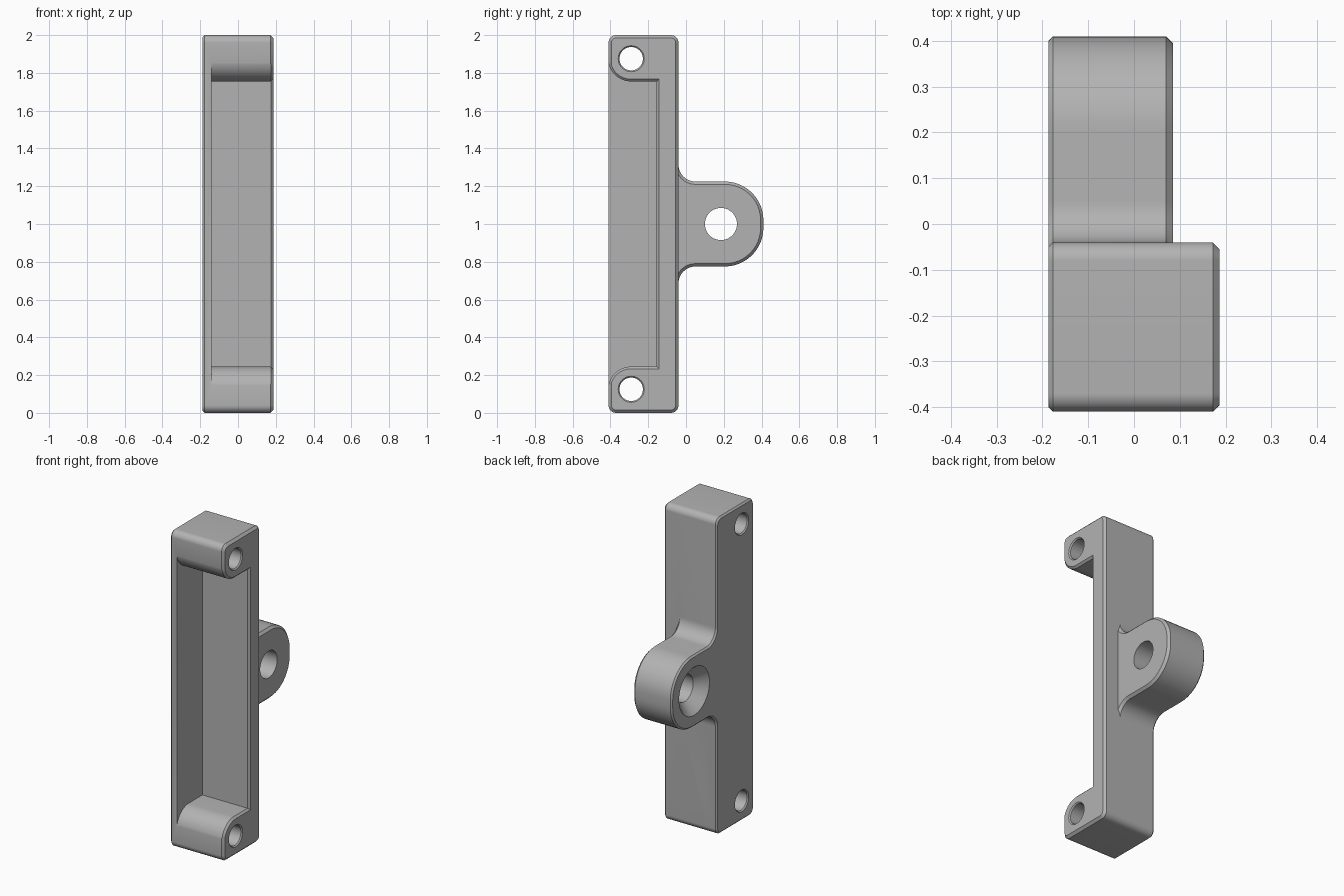
import bpy, bmesh, math
from mathutils import Vector

if "Cube" in bpy.data.objects:
    bpy.data.objects.remove(bpy.data.objects["Cube"], do_unlink=True)

metal = bpy.data.materials.new("plain_grey")
metal.use_nodes = True
GREY = (0.45, 0.45, 0.45, 1)
metal.diffuse_color = GREY
metal.node_tree.nodes["Principled BSDF"].inputs["Base Color"].default_value = GREY


def rounded(corners, steps=12):
    """Counter-clockwise (y, z, radius) corners -> outline with filleted corners."""
    out, n = [], len(corners)
    for i, (y, z, r) in enumerate(corners):
        p = Vector((y, z))
        if r == 0:
            out.append(p)
            continue
        a = (Vector(corners[i - 1][:2]) - p).normalized()
        b = (Vector(corners[(i + 1) % n][:2]) - p).normalized()
        centre = p + (a + b) * r
        for k in range(steps + 1):
            t = k / steps * math.pi / 2
            out.append(centre - b * r * math.cos(t) - a * r * math.sin(t))
    return out


def inset(pts, d):
    """Move an outline inward by d (outward when negative)."""
    out, n = [], len(pts)
    for i, p in enumerate(pts):
        a = (p - pts[i - 1]).normalized()
        b = (pts[(i + 1) % n] - p).normalized()
        na, nb = Vector((-a.y, a.x)), Vector((-b.y, b.x))
        out.append(p + (na + nb) * d / (1 + na.dot(nb)))
    return out


def loft(name, rings):
    """Join (x, outline) rings along x and cap both ends."""
    bm = bmesh.new()
    loops = [[bm.verts.new((x, p.x, p.y)) for p in pts] for x, pts in rings]
    n = len(loops[0])
    for lo, hi in zip(loops, loops[1:]):
        for i in range(n):
            j = (i + 1) % n
            bm.faces.new((lo[i], lo[j], hi[j], hi[i]))
    bm.faces.new(loops[0][::-1])
    bm.faces.new(loops[-1])
    bmesh.ops.recalc_face_normals(bm, faces=bm.faces)
    mesh = bpy.data.meshes.new(name)
    bm.to_mesh(mesh)
    bm.free()
    mesh.materials.append(metal)
    ob = bpy.data.objects.new(name, mesh)
    bpy.context.collection.objects.link(ob)
    return ob


def circle(y, z, r, n=48):
    return [Vector((y + r * math.cos(math.tau * i / n), z + r * math.sin(math.tau * i / n)))
            for i in range(n)]


def bore(name, y, z, steps):
    return loft(name, [(x, circle(y, z, r)) for x, r in steps])


def combine(target, other, operation):
    mod = target.modifiers.new(other.name, "BOOLEAN")
    mod.object, mod.operation, mod.solver = other, operation, "EXACT"
    bpy.context.view_layer.objects.active = target
    bpy.ops.object.modifier_apply(modifier=mod.name)
    bpy.data.objects.remove(other, do_unlink=True)


FRONT, BACK, TIP = -0.41, -0.04, 0.41
SIDE, LUG_SIDE, OPEN_SIDE = -0.187, 0.085, 0.187
CH = 0.015

# Side layer: long bar with the rounded lug flowing out of its back
outline = rounded([(FRONT, 0, .04), (BACK, 0, .04), (BACK, .775, .09), (TIP, .775, .205),
                   (TIP, 1.225, .205), (BACK, 1.225, .09), (BACK, 2, .04), (FRONT, 2, .04)])
bracket = loft("mounting_bracket", [(SIDE, inset(outline, .01)), (SIDE + .01, outline),
                                    (LUG_SIDE - CH, outline), (LUG_SIDE, inset(outline, CH))])

# Full-width bar
bar = rounded([(FRONT, 0, .04), (BACK, 0, .04), (BACK, 2, .04), (FRONT, 2, .04)])
combine(bracket, loft("bar", [(-.1, bar), (OPEN_SIDE - CH, bar), (OPEN_SIDE, inset(bar, CH))]), "UNION")

# Recess open to the front and one side, leaving a rounded boss at each end
edge = FRONT - .002
recess = rounded([(-.6, .1, 0), (edge, .1, 0), (edge, .245, .12), (-.155, .245, 0),
                  (-.155, 1.755, 0), (edge, 1.755, .12), (edge, 1.9, 0), (-.6, 1.9, 0)])
combine(bracket, loft("recess", [(-.14, recess), (OPEN_SIDE - .012, recess),
                                 (OPEN_SIDE + .012, inset(recess, -.024))]), "DIFFERENCE")

# Bolt holes through the end bosses, and the countersunk lug hole
for z in (.125, 1.875):
    combine(bracket, bore("boss_hole", -.29, z, [(-.2, .082), (-.18, .062), (.18, .062), (.2, .082)]),
            "DIFFERENCE")
combine(bracket, bore("lug_hole", .185, 1, [(-.2, .165), (-.12, .085), (.2, .085)]), "DIFFERENCE")

bpy.ops.object.select_all(action="DESELECT")
bracket.select_set(True)
bpy.context.view_layer.objects.active = bracket
bpy.ops.object.shade_smooth_by_angle(angle=math.radians(30))
